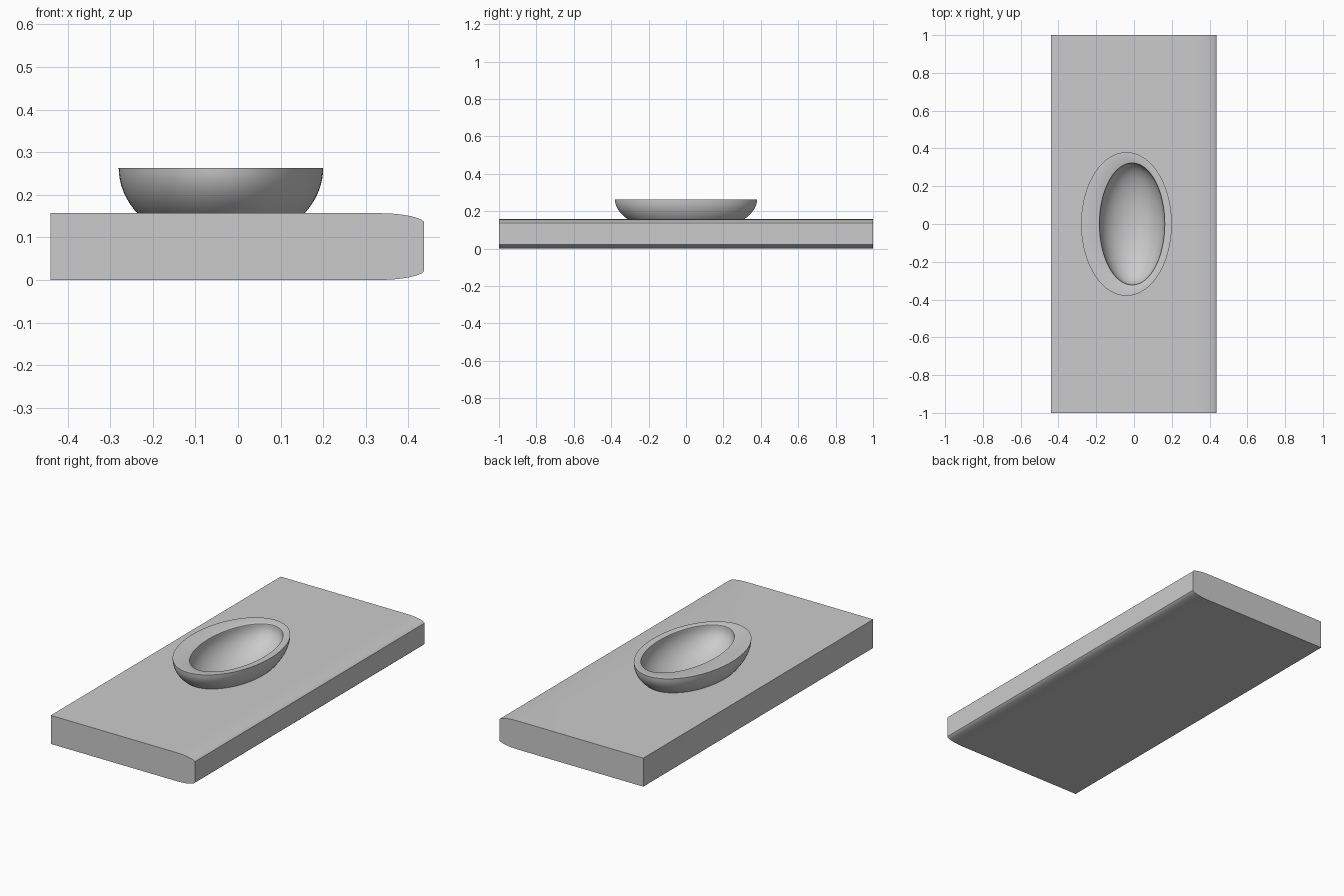
import bpy, bmesh
from math import sin, cos, pi, sqrt, radians

if "Cube" in bpy.data.objects:
    bpy.data.objects.remove(bpy.data.objects["Cube"])


def make_object(name, bm):
    bmesh.ops.recalc_face_normals(bm, faces=bm.faces)
    me = bpy.data.meshes.new(name)
    bm.to_mesh(me)
    bm.free()
    ob = bpy.data.objects.new(name, me)
    bpy.context.collection.objects.link(ob)
    return ob


def smooth(ob, angle=30):
    bpy.ops.object.select_all(action='DESELECT')
    ob.select_set(True)
    bpy.context.view_layer.objects.active = ob
    bpy.ops.object.shade_smooth_by_angle(angle=radians(angle))


def ellipse_loft(name, rings, n=96):
    """Skin elliptical rings (cx, rx, ry, z) and close both ends."""
    bm = bmesh.new()
    loops = [[bm.verts.new((cx + rx * cos(2 * pi * i / n), ry * sin(2 * pi * i / n), z))
              for i in range(n)] for cx, rx, ry, z in rings]
    for a, b in zip(loops, loops[1:]):
        for i in range(n):
            j = (i + 1) % n
            bm.faces.new((a[i], a[j], b[j], b[i]))
    bm.faces.new(loops[0])
    bm.faces.new(loops[-1])
    return make_object(name, bm)


def bowl_rings(cx, rx, ry, top, depth, steps=20):
    """Half-ellipsoid rings from the rim down to the bottom."""
    out = []
    for k in range(steps):
        t = pi / 2 * k / steps
        out.append((cx, rx * cos(t), ry * cos(t), top - depth * sin(t)))
    return out


# Countertop: half edge profile mirrored about mid thickness, extruded along y
H = 0.157
edge = [(0.33, 0), (0.36, 0.001), (0.385, 0.0035), (0.405, 0.007),
        (0.42, 0.011), (0.431, 0.0155), (0.437, 0.021)]
profile = [(-0.44, 0)] + edge + [(x, H - z) for x, z in reversed(edge)] + [(-0.44, H)]
bm = bmesh.new()
face = bm.faces.new([bm.verts.new((x, -1, z)) for x, z in profile])
ext = bmesh.ops.extrude_face_region(bm, geom=[face])
bmesh.ops.translate(bm, vec=(0, 2, 0),
                    verts=[v for v in ext['geom'] if isinstance(v, bmesh.types.BMVert)])
countertop = make_object("countertop", bm)

# Basin: outer shell, flat offset rim, softened lip and inner bowl
TOP = 0.263
outer = bowl_rings(-0.04, 0.24, 0.38, TOP, 0.185)
lip = [(-0.01, 0.175 + d, 0.325 + d, TOP - z)
       for d, z in ((0.0, 0.0), (-0.002, 0.001), (-0.003, 0.004))]
inner = bowl_rings(-0.01, 0.172, 0.322, TOP - 0.008, 0.15)
basin = ellipse_loft("basin", outer[::-1] + lip + inner)

# Recess in the countertop for the sunken part of the basin
cutter = ellipse_loft("basin_cutter", bowl_rings(-0.04, 0.238, 0.378, TOP, 0.183))
cutter.hide_render = True
cutter.hide_set(True)
cut = countertop.modifiers.new("basin_recess", 'BOOLEAN')
cut.object = cutter
cut.operation = 'DIFFERENCE'
cut.solver = 'EXACT'

smooth(countertop)
smooth(basin)
